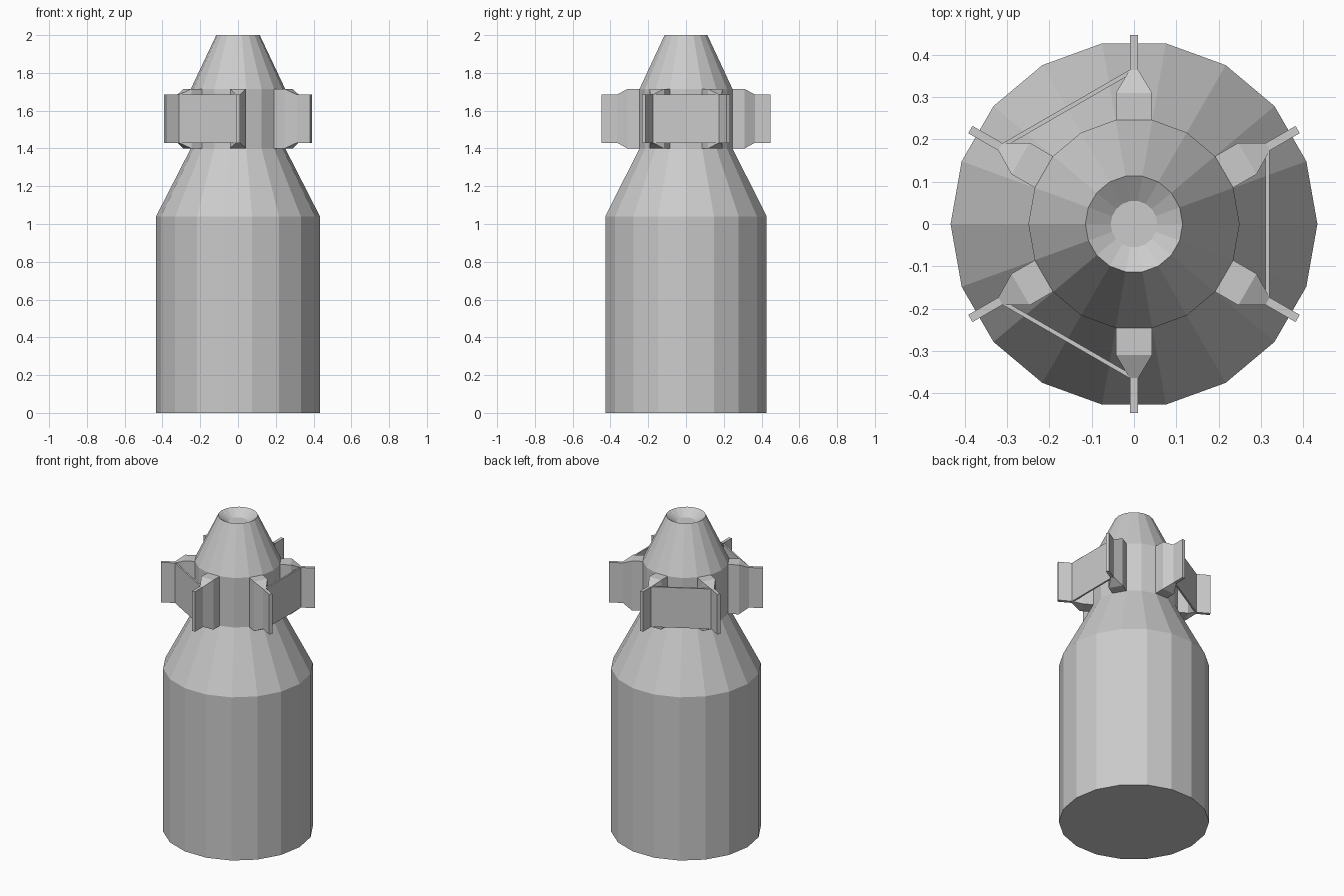
import bpy
import bmesh
from math import radians, pi
from mathutils import Matrix, Vector

cube = bpy.data.objects.get("Cube")
if cube:
    bpy.data.objects.remove(cube, do_unlink=True)

SIDES = 18
GREY = (0.6, 0.6, 0.6, 1)

metal = bpy.data.materials.new("plain_grey")
metal.use_nodes = True
metal.diffuse_color = GREY
metal.node_tree.nodes["Principled BSDF"].inputs["Base Color"].default_value = GREY


def finish(bm, name):
    bmesh.ops.recalc_face_normals(bm, faces=bm.faces)
    mesh = bpy.data.meshes.new(name)
    bm.to_mesh(mesh)
    bm.free()
    mesh.materials.append(metal)
    obj = bpy.data.objects.new(name, mesh)
    bpy.context.collection.objects.link(obj)
    return obj


def loft(bm, rings):
    """Skin a closed solid through rings of equal point count."""
    loops = [[bm.verts.new(p) for p in ring] for ring in rings]
    count = len(loops[0])
    for low, high in zip(loops, loops[1:]):
        for i in range(count):
            j = (i + 1) % count
            bm.faces.new((low[i], low[j], high[j], high[i]))
    bm.faces.new(loops[0][::-1])
    bm.faces.new(loops[-1])


def ring(radius, z):
    return [Matrix.Rotation(2 * pi * i / SIDES, 3, "Z") @ Vector((radius, 0, z))
            for i in range(SIDES)]


# Body: cylinder, shoulder, neck, nose and dished tip
profile = [(0.434, 0), (0.434, 1.04), (0.25, 1.4), (0.25, 1.715),
           (0.115, 2.0), (0.055, 1.96)]
bm = bmesh.new()
loft(bm, [ring(r, z) for r, z in profile])
finish(bm, "body")


# Lugs: one on every third side of the neck, tapering to a narrow tip
def section(x, half, low, high):
    return [(x, -half, low), (x, half, low), (x, half, high), (x, -half, high)]


for k in range(6):
    bm = bmesh.new()
    loft(bm, [section(0.24, 0.043, 1.4, 1.715),
              section(0.31, 0.043, 1.4, 1.715),
              section(0.365, 0.01, 1.43, 1.685)])
    lug = finish(bm, f"neck_lug_{k + 1}")
    lug.data.transform(Matrix.Rotation(radians(30 + 60 * k), 4, "Z"))

# Guard plates: each bridges the tips of two neighbouring lugs
tip = [(0.365, -0.01), (0.447, -0.01), (0.447, 0.01), (0.365, 0.01)]
upper = [Matrix.Rotation(radians(30), 2) @ Vector(p) for p in tip]
outline = upper + [Vector((p.x, -p.y)) for p in reversed(upper)]
for k in range(3):
    bm = bmesh.new()
    loft(bm, [[(p.x, p.y, z) for p in outline] for z in (1.43, 1.685)])
    plate = finish(bm, f"guard_plate_{k + 1}")
    plate.data.transform(Matrix.Rotation(radians(120 * k), 4, "Z"))
